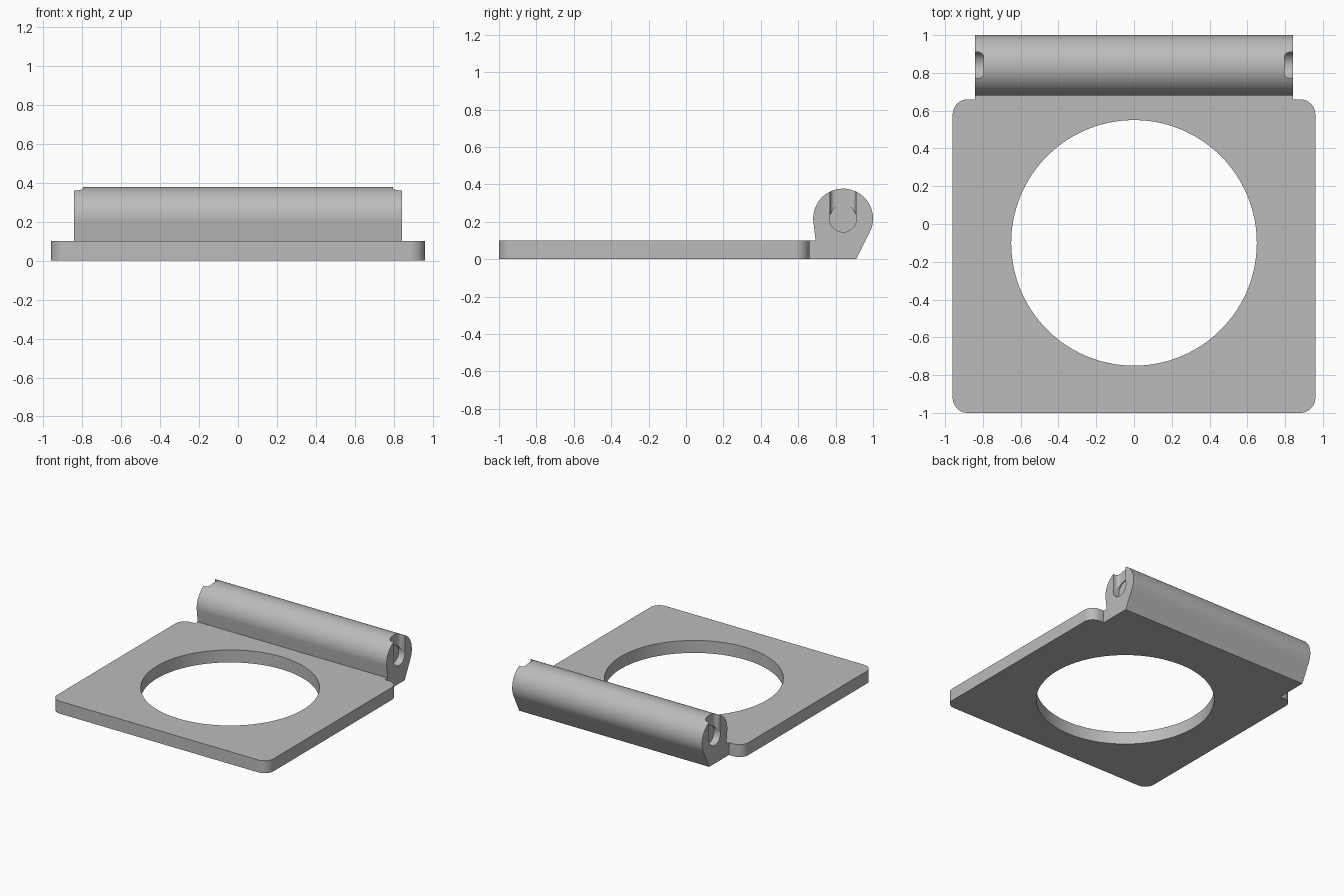
import bpy, bmesh
from math import sin, cos, radians
from mathutils import Vector

default = bpy.data.objects.get("Cube")
if default:
    bpy.data.objects.remove(default, do_unlink=True)

grey = bpy.data.materials.new("mid grey")
grey.use_nodes = True
colour = (0.5, 0.5, 0.5, 1)
grey.diffuse_color = colour
grey.node_tree.nodes["Principled BSDF"].inputs["Base Color"].default_value = colour


def arc(cx, cy, r, start, end, steps):
    """Points along a circular arc, angles in degrees."""
    angles = [radians(start + (end - start) * i / steps) for i in range(steps + 1)]
    return [(cx + r * cos(a), cy + r * sin(a)) for a in angles]


def prism(name, points, axis, low, high):
    """Extrude a 2D outline along z (outline in xy) or x (outline in yz)."""
    bm = bmesh.new()
    place = (lambda p: (p[0], p[1], low)) if axis == "z" else (lambda p: (low, p[0], p[1]))
    face = bm.faces.new([bm.verts.new(place(p)) for p in points])
    step = Vector((0, 0, high - low)) if axis == "z" else Vector((high - low, 0, 0))
    grown = bmesh.ops.extrude_face_region(bm, geom=[face])["geom"]
    bmesh.ops.translate(bm, vec=step, verts=[v for v in grown if isinstance(v, bmesh.types.BMVert)])
    bmesh.ops.recalc_face_normals(bm, faces=bm.faces)
    mesh = bpy.data.meshes.new(name)
    bm.to_mesh(mesh)
    bm.free()
    mesh.materials.append(grey)
    obj = bpy.data.objects.new(name, mesh)
    bpy.context.collection.objects.link(obj)
    return obj


def combine(target, other, operation):
    """Apply a boolean and remove the helper."""
    other.hide_render = True
    mod = target.modifiers.new(operation.lower(), "BOOLEAN")
    mod.operation, mod.solver, mod.object = operation, "EXACT", other
    bpy.context.view_layer.objects.active = target
    bpy.ops.object.modifier_apply(modifier=mod.name)
    bpy.data.objects.remove(other, do_unlink=True)


# Flat plate with rounded corners and a large round opening
HALF_W, FRONT, BACK, THICK, CORNER = 0.96, -1.0, 0.66, 0.1, 0.08
outline = []
for sx, y, start in ((1, BACK - CORNER, 0), (-1, BACK - CORNER, 90),
                     (-1, FRONT + CORNER, 180), (1, FRONT + CORNER, 270)):
    outline += arc(sx * (HALF_W - CORNER), y, CORNER, start, start + 90, 10)
plate = prism("hinge_plate", outline, "z", 0, THICK)
opening = prism("opening_cutter", arc(0, -0.1, 0.65, 0, 358, 179)[:-1] + [(0.65 * cos(radians(358)), -0.1 + 0.65 * sin(radians(358)))], "z", -0.1, 0.3)
combine(plate, opening, "DIFFERENCE")

# Hinge barrel with its tapered foot
BY, BZ, BR, END = 0.84, 0.217, 0.16, 0.843
profile = [(0.62, 0), (0.91, 0)] + arc(BY, BZ, BR, -27, 187, 64) + [(0.693, THICK), (0.62, THICK)]
barrel = prism("hinge_barrel", profile, "x", -END, END)

# Pin socket and open-topped slot in each end of the barrel
SLOT, DEPTH, ROUND = 0.07, 0.047, 0.03
for side in (-1, 1):
    hole = prism("socket_cutter", arc(BY, BZ, SLOT + 0.002, 0, 350, 35), "x",
                 side * (END - DEPTH - 0.008), side * (END + 0.1))
    combine(barrel, hole, "DIFFERENCE")
    inner = END - DEPTH + ROUND
    slot = [(END + 0.1, BY + SLOT)] + arc(inner, BY + SLOT - ROUND, ROUND, 90, 180, 8) \
        + arc(inner, BY - SLOT + ROUND, ROUND, 180, 270, 8) + [(END + 0.1, BY - SLOT)]
    cutter = prism("slot_cutter", [(side * x, y) for x, y in slot], "z", BZ, 0.5)
    combine(barrel, cutter, "DIFFERENCE")

# Fuse into one solid part
combine(plate, barrel, "UNION")
bpy.ops.object.select_all(action="DESELECT")
plate.select_set(True)
bpy.context.view_layer.objects.active = plate
bpy.ops.object.shade_smooth_by_angle(angle=radians(25))
